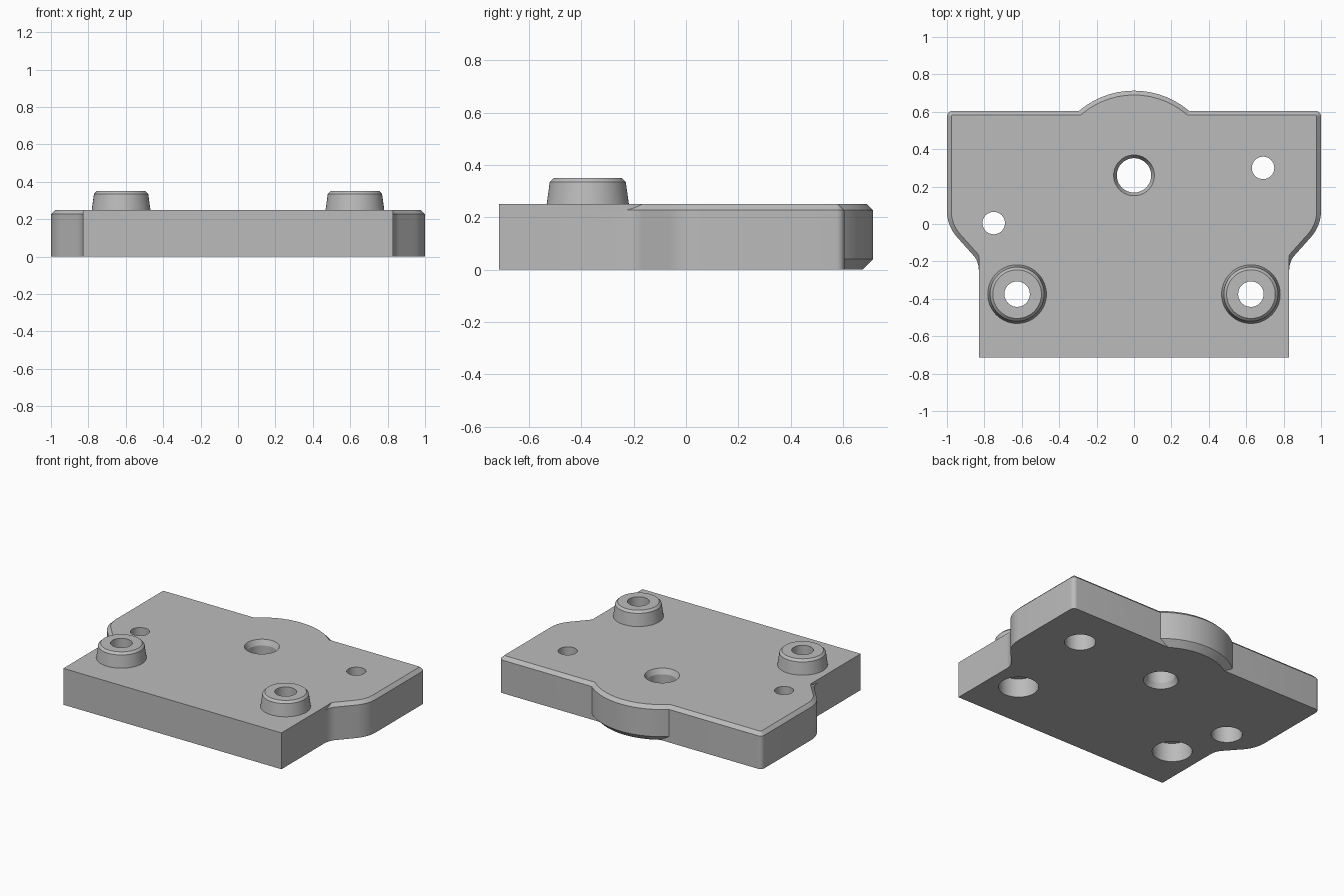
import bpy, bmesh, math
from mathutils import Vector

cube = bpy.data.objects.get("Cube")
if cube:
    bpy.data.objects.remove(cube, do_unlink=True)

grey = bpy.data.materials.new("plain grey")
grey.use_nodes = True
colour = (0.5, 0.5, 0.5, 1)
grey.diffuse_color = colour
grey.node_tree.nodes["Principled BSDF"].inputs["Base Color"].default_value = colour

HEIGHT, CHAMFER, SEGMENTS = 0.25, 0.023, 64


def loft(name, rings):
    """Closed solid through equal-length rings of points."""
    bm = bmesh.new()
    loops = [[bm.verts.new(p) for p in ring] for ring in rings]
    n = len(loops[0])
    for a, b in zip(loops, loops[1:]):
        for i in range(n):
            j = (i + 1) % n
            bm.faces.new((a[i], a[j], b[j], b[i]))
    bm.faces.new(loops[0][::-1])
    bm.faces.new(loops[-1])
    bmesh.ops.recalc_face_normals(bm, faces=bm.faces)
    mesh = bpy.data.meshes.new(name)
    bm.to_mesh(mesh)
    bm.free()
    mesh.materials.append(grey)
    obj = bpy.data.objects.new(name, mesh)
    bpy.context.collection.objects.link(obj)
    return obj


def lathe(name, x, y, profile):
    """Turned solid from (radius, height) pairs."""
    turns = [2 * math.pi * i / SEGMENTS for i in range(SEGMENTS)]
    return loft(name, [[(x + r * math.cos(t), y + r * math.sin(t), z) for t in turns]
                       for r, z in profile])


def fillet(before, corner, after, length, steps=8):
    """Arc replacing a corner, starting a given length from it."""
    u, v = (before - corner).normalized(), (after - corner).normalized()
    half = u.angle(v) / 2
    radius = length * math.tan(half)
    axis = (u + v).normalized()
    centre = corner + axis * (length / math.cos(half))
    start, end = corner + u * length - centre, corner + v * length - centre
    sweep = start.angle_signed(end)
    a0 = math.atan2(start.y, start.x)
    return [centre + radius * Vector((math.cos(a0 - sweep * i / steps),
                                      math.sin(a0 - sweep * i / steps)))
            for i in range(steps + 1)]


def inset(points, d):
    """Move a counter-clockwise outline inward by d."""
    out = []
    for i, p in enumerate(points):
        a = (p - points[i - 1]).normalized()
        b = (points[(i + 1) % len(points)] - p).normalized()
        na, nb = Vector((-a.y, a.x)), Vector((-b.y, b.x))
        out.append(p + (na + nb) * d / (1 + na.dot(nb)))
    return out


def combine(target, tool, operation):
    mod = target.modifiers.new(operation, 'BOOLEAN')
    mod.operation, mod.solver, mod.object = operation, 'EXACT', tool
    bpy.context.view_layer.objects.active = target
    bpy.ops.object.modifier_apply(modifier=mod.name)
    bpy.data.objects.remove(tool, do_unlink=True)


# Wide rear plate: half outline with rounded corners, mirrored
front, neck, shoulder, corner, mid = [Vector(p) for p in (
    (0.83, -0.5), (0.83, -0.2), (1, -0.01), (1, 0.605), (0, 0.605))]
half = [front]
half += fillet(front, neck, shoulder, 0.045)
half += fillet(neck, shoulder, corner, 0.08)
half += fillet(shoulder, corner, mid, 0.03)
outline = half + [Vector((-p.x, p.y)) for p in reversed(half)]
levels = ((0, 0), (HEIGHT - CHAMFER, 0), (HEIGHT, CHAMFER))
body = loft("mounting_plate", [[(p.x, p.y, z) for p in inset(outline, d)] for z, d in levels])

# Square-edged front block
block = [(-0.83, -0.713), (0.83, -0.713), (0.83, -0.15), (-0.83, -0.15)]
combine(body, loft("front_block", [[(x, y, z) for x, y in block] for z in (0, HEIGHT)]), 'UNION')

# Round bulge on the back edge, chamfered above and below
combine(body, lathe("back_bulge", 0, 0.259, [
    (0.414, 0), (0.454, 0.04), (0.454, HEIGHT - CHAMFER), (0.454 - CHAMFER, HEIGHT)]), 'UNION')

# Tapered bosses with counterbored through holes
for x in (-0.625, 0.625):
    combine(body, lathe("boss", x, -0.375, [
        (0.163, 0.2), (0.157, HEIGHT), (0.145, 0.335), (0.13, 0.35)]), 'UNION')
    combine(body, lathe("boss_hole", x, -0.375, [
        (0.125, -0.1), (0.125, 0.13), (0.068, 0.13), (0.068, 0.5)]), 'DIFFERENCE')

# Small counterbored holes
for x, y in ((-0.75, 0.005), (0.69, 0.3)):
    combine(body, lathe("small_hole", x, y, [
        (0.097, -0.1), (0.097, 0.15), (0.06, 0.15), (0.06, 0.5)]), 'DIFFERENCE')

# Centre hole, chamfered at both ends
combine(body, lathe("centre_hole", 0, 0.26, [
    (0.109, -0.1), (0.109, 0), (0.092, 0.035), (0.092, HEIGHT - 0.035),
    (0.109, HEIGHT), (0.109, 0.5)]), 'DIFFERENCE')

# Smooth round walls, crisp edges
bpy.ops.object.select_all(action='DESELECT')
body.select_set(True)
bpy.context.view_layer.objects.active = body
bpy.ops.object.shade_smooth_by_angle(angle=math.radians(25))
